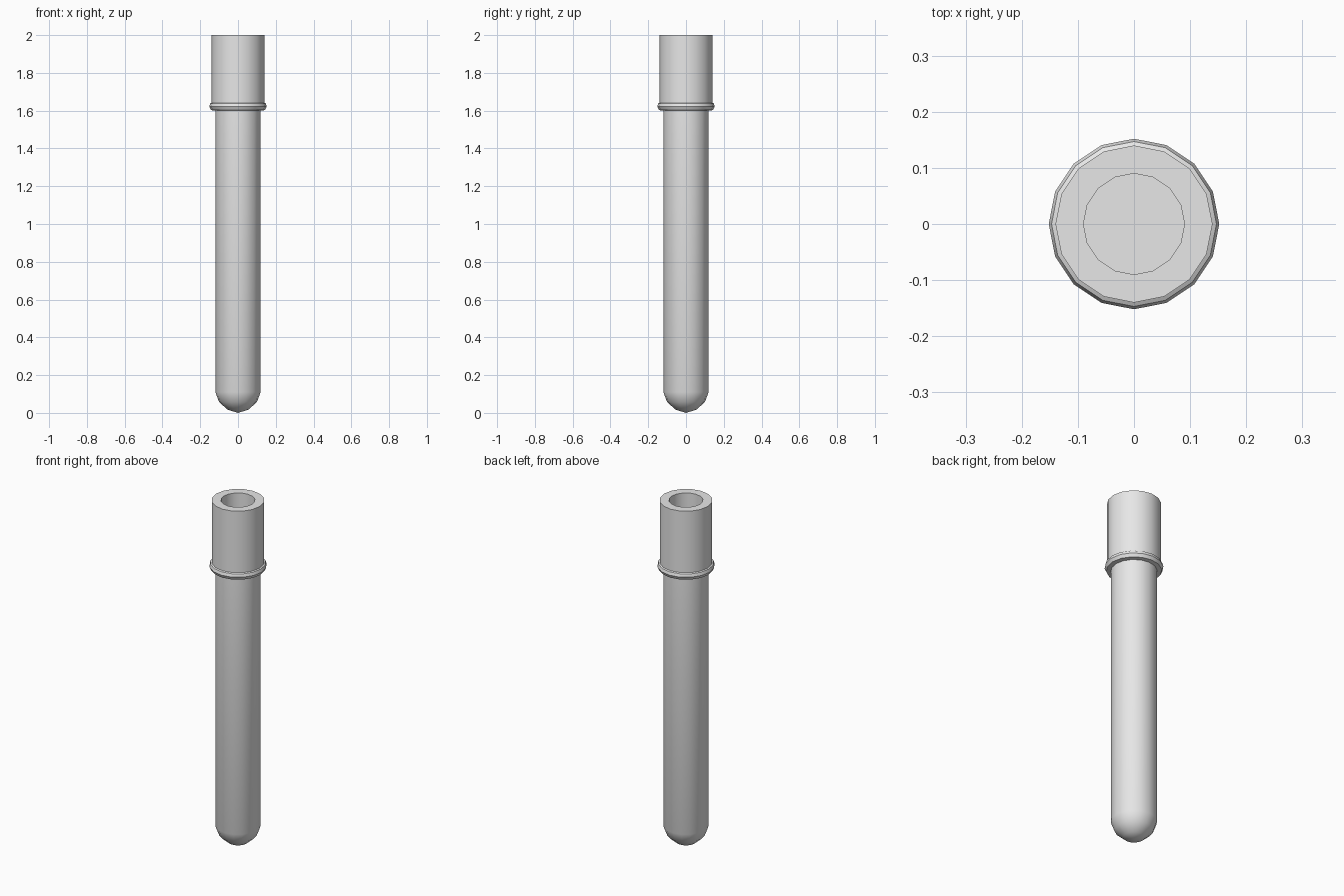
import bpy, bmesh, math

SIDES = 16

if "Cube" in bpy.data.objects:
    bpy.data.objects.remove(bpy.data.objects["Cube"], do_unlink=True)

grey = bpy.data.materials.new("light_grey")
grey.use_nodes = True
grey.diffuse_color = (0.8, 0.8, 0.8, 1)
grey.node_tree.nodes["Principled BSDF"].inputs["Base Color"].default_value = (0.8, 0.8, 0.8, 1)


def lathe(name, profile, closed=False):
    """Revolve (radius, height) points around the z axis."""
    bm = bmesh.new()
    verts = [bm.verts.new((r, 0, z)) for r, z in profile]
    edges = [bm.edges.new(pair) for pair in zip(verts, verts[1:])]
    if closed:
        edges.append(bm.edges.new((verts[-1], verts[0])))
    bmesh.ops.spin(bm, geom=verts + edges, cent=(0, 0, 0), axis=(0, 0, 1),
                   angle=math.tau, steps=SIDES, use_duplicate=False)
    bmesh.ops.remove_doubles(bm, verts=bm.verts, dist=0.0005)
    bmesh.ops.recalc_face_normals(bm, faces=bm.faces)
    mesh = bpy.data.meshes.new(name)
    bm.to_mesh(mesh)
    bm.free()
    mesh.materials.append(grey)
    obj = bpy.data.objects.new(name, mesh)
    bpy.context.collection.objects.link(obj)
    bpy.ops.object.select_all(action='DESELECT')
    obj.select_set(True)
    bpy.context.view_layer.objects.active = obj
    bpy.ops.object.shade_smooth_by_angle(angle=math.radians(38))
    return obj


# Hollow tube: rounded tip, straight body, wider neck, open bore with flat floor
lathe("tube", [(0, 0), (0.055, 0.017), (0.1, 0.057), (0.12, 0.11),
               (0.12, 1.61), (0.14, 1.62), (0.14, 2.0),
               (0.09, 2.0), (0.09, 0.11), (0, 0.11)])

# Raised ring where the neck meets the body
lathe("collar_ring", [(0.118, 1.6), (0.143, 1.603), (0.152, 1.621),
                      (0.147, 1.638), (0.138, 1.643)], closed=True)
